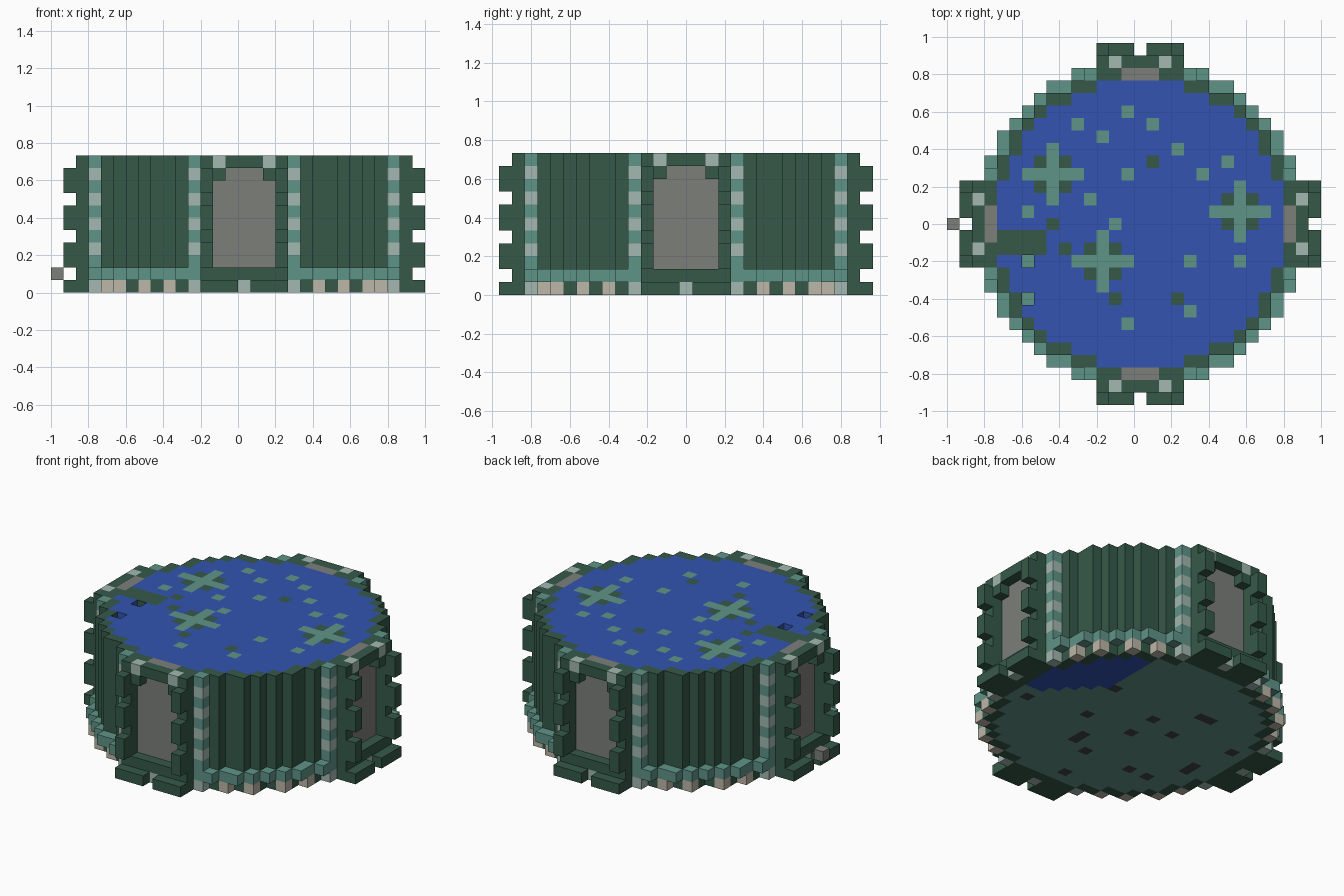
import bpy
import bmesh
from mathutils import Vector

cube = bpy.data.objects.get("Cube")
if cube:
    bpy.data.objects.remove(cube, do_unlink=True)

V = 2 / 30  # block size


def material(name, rgb):
    lin = [((c / 255 + 0.055) / 1.055) ** 2.4 for c in rgb] + [1.0]
    mat = bpy.data.materials.new(name)
    mat.use_nodes = True
    mat.diffuse_color = lin
    mat.node_tree.nodes["Principled BSDF"].inputs["Base Color"].default_value = lin
    return mat


MATS = {
    "green": material("dark green", (53, 89, 73)),
    "teal": material("teal", (95, 148, 135)),
    "pale": material("pale green", (163, 184, 177)),
    "blue": material("water blue", (51, 84, 177)),
    "stone": material("stone grey", (124, 127, 122)),
    "sand": material("sand", (190, 183, 168)),
    "coal": material("charcoal", (60, 66, 70)),
}
parts = {}


def put(part, a, b, k, colour):
    parts.setdefault(part, {})[(a, b, k)] = colour


def mirrored(a, b):
    """All eight mirror images of a block position."""
    return {(s * p, t * q) for p, q in ((a, b), (b, a)) for s in (1, -1) for t in (1, -1)}


# Walls, base trim and the striped corner columns
for a, b in ((4, 11), (5, 11), (6, 10), (7, 10), (8, 9)):
    for x, y in mirrored(a, b):
        for k in range(11):
            put("walls", x, y, k, "green")
for a, b in ((5, 12), (6, 11), (7, 11), (8, 10), (9, 9)):
    for x, y in mirrored(a, b):
        put("base_trim", x, y, 1, "teal")
        if a in (6, 8):
            put("base_teeth", x, y, 0, "sand")
for x, y in mirrored(4, 12):
    for k in range(11):
        put("corner_columns", x, y, k, "pale" if k in (0, 3, 5, 7, 9) else "teal")


# Gates, one on each of the four sides
def gate(part, turn):
    def block(a, b, k, colour):
        for _ in range(turn):
            a, b = -b, a
        put(part, a, b, k, colour)

    for a in range(-3, 4):
        w = abs(a)
        for k in range(11):
            # recessed door and its surround
            door = (w <= 2 and 2 <= k <= 8) or (w <= 1 and k > 8)
            block(a, 12, k, "stone" if door else "green")
            # frame, sill and lintel
            if k < 2 or k == 10 or w == 3 or (k == 9 and w == 2):
                pale = (k == 10 and w == 2) or (k == 0 and w == 0)
                block(a, 13, k, "pale" if pale else "green")
            # step and frame studs
            if (k == 0 and w > 0) or (w == 3 and k > 1 and k % 3 != 1):
                block(a, 14, k, "green")


for turn, side in enumerate(("back", "right", "front", "left")):
    gate(side + "_gate", turn)
put("door_knob", -15, 0, 1, "stone")

# Pond: surface pattern
HALF = (11, 11, 11, 11, 10, 10, 9, 9, 8, 7, 5, 3)  # half width for each row
surface = {}
for p in ((-1, 9), (-5, 8), (1, 8), (-3, 7), (3, 6), (7, 5), (-1, 4), (5, 4), (-4, 2),
          (-9, 1), (-2, 0), (4, -3), (8, -3), (4, -7), (-1, -8)):
    surface[p] = "teal"
for p in ((1, 5), (-7, 0), (-2, -6), (3, -6), (-6, -2)):
    surface[p] = "green"
for a, b in ((-7, 4), (8, 1), (-3, -3)):  # star plants
    for d in range(-2, 3):
        surface[a + d, b] = surface[a, b + d] = "teal"
    for s in (1, -1):
        for t in (1, -1):
            surface[a + s, b + t] = "green"
for a in range(-11, -7):  # landing stage
    surface[a, -1] = surface[a, -2] = "green"
holes = ((-9, -3), (-9, -6))

# Pond floor spots
spots = {(10, -2), (4, -1), (5, 4), (-1, 2), (-4, 5), (-5, 5), (-4, 1), (-1, -1), (2, -5),
         (2, -4), (0, -6), (-1, -10), (-5, -6), (-7, -6), (-9, -3), (-9, -2), (-10, 2)}

for b in range(-11, 12):
    half = HALF[abs(b)]
    for a in range(-half, half + 1):
        deep = a >= 6 and b >= 0 and a + b >= 10
        floor = "coal" if (a, b) in spots else "blue" if deep else "teal"
        put("pond_floor", a, b, 0, floor)
        if (a, b) in holes:
            put("pond_water", a, b, 1, "teal")
            continue
        for k in range(1, 11):
            put("pond_water", a, b, k, surface.get((a, b), "blue") if k == 10 else "blue")

# Turn each part's blocks into a mesh of its exposed faces
occupied = {cell for cells in parts.values() for cell in cells}


def build(part, cells):
    bm = bmesh.new()
    corners = {}
    used = sorted(set(cells.values()))

    def corner(p):
        key = tuple(p)
        if key not in corners:
            corners[key] = bm.verts.new((key[0] * V, (key[1] - 0.5) * V, key[2] * V))
        return corners[key]

    for cell, colour in cells.items():
        for axis in range(3):
            u, v = Vector((0, 0, 0)), Vector((0, 0, 0))
            u[(axis + 1) % 3] = v[(axis + 2) % 3] = 1
            for side in (0, 1):
                near = list(cell)
                near[axis] += 2 * side - 1
                if tuple(near) in occupied:
                    continue
                o = Vector(cell)
                o[axis] += side
                loop = [o, o + u, o + u + v, o + v]
                face = bm.faces.new([corner(p) for p in (loop if side else loop[::-1])])
                face.material_index = used.index(colour)
    mesh = bpy.data.meshes.new(part)
    bm.to_mesh(mesh)
    bm.free()
    for colour in used:
        mesh.materials.append(MATS[colour])
    bpy.context.collection.objects.link(bpy.data.objects.new(part, mesh))


for part, cells in parts.items():
    build(part, cells)
